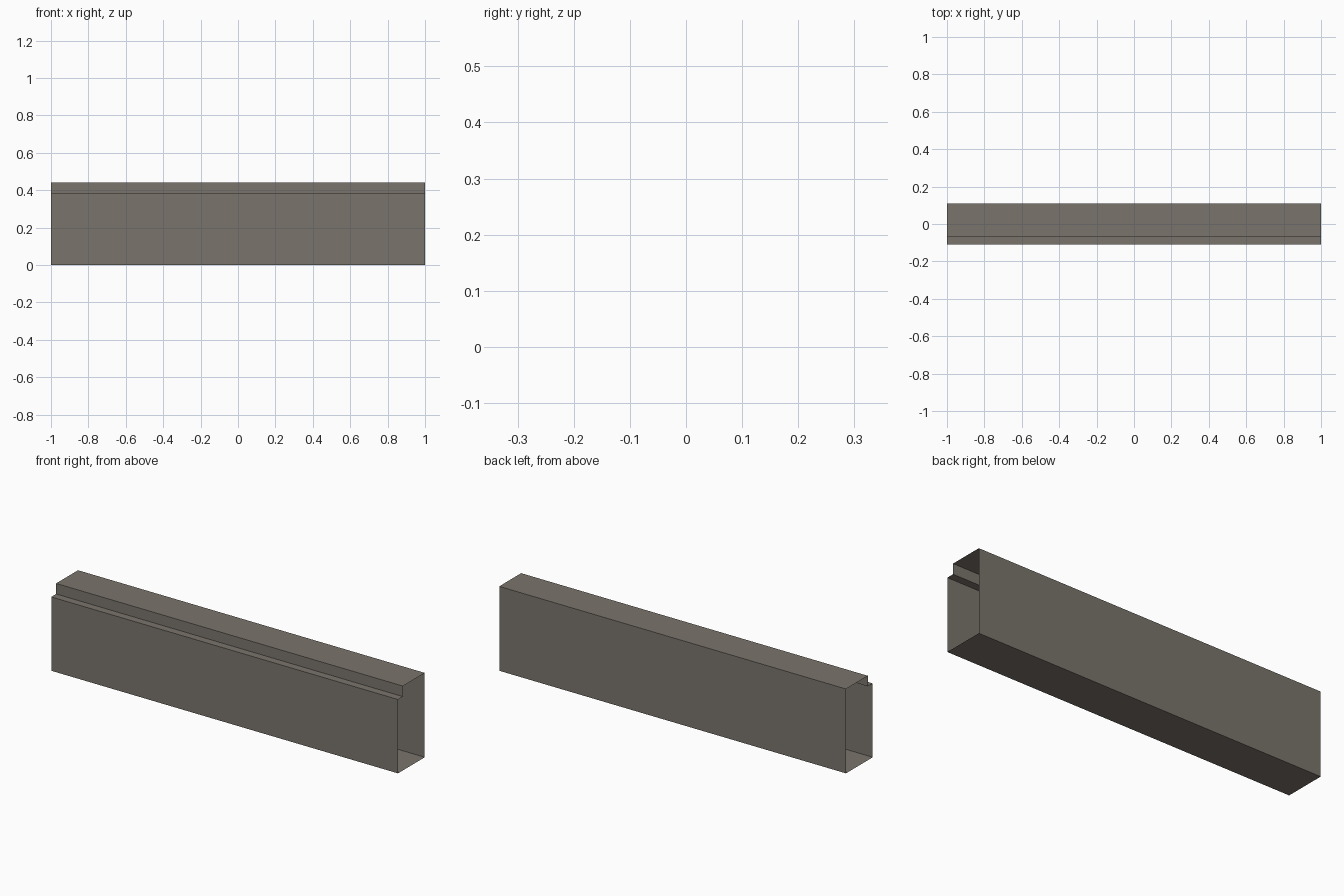
import bpy, bmesh

if "Cube" in bpy.data.objects:
    bpy.data.objects.remove(bpy.data.objects["Cube"])

# Single flat colour
mat = bpy.data.materials.new("warm grey")
mat.diffuse_color = (0.195, 0.175, 0.150, 1)
mat.use_nodes = True
mat.node_tree.nodes["Principled BSDF"].inputs["Base Color"].default_value = mat.diffuse_color

# Cross-section (y, z): box with a small step along the upper front edge
profile = [(-0.11, 0), (0.11, 0), (0.11, 0.44),
           (-0.07, 0.44), (-0.07, 0.385), (-0.11, 0.385)]

# Thin-walled channel, open at both ends
bm = bmesh.new()
left, right = [[bm.verts.new((x, y, z)) for y, z in profile] for x in (-1, 1)]
for i in range(len(profile)):
    j = (i + 1) % len(profile)
    bm.faces.new((left[i], left[j], right[j], right[i]))

# Point every wall outward (counter-clockwise profile seen from +x)
bm.normal_update()
bottom = min(bm.faces, key=lambda f: f.calc_center_median().z)
if bottom.normal.z > 0:
    bmesh.ops.reverse_faces(bm, faces=bm.faces[:])

mesh = bpy.data.meshes.new("stepped_channel")
bm.to_mesh(mesh)
bm.free()
mesh.materials.append(mat)
channel = bpy.data.objects.new("stepped_channel", mesh)
bpy.context.collection.objects.link(channel)
